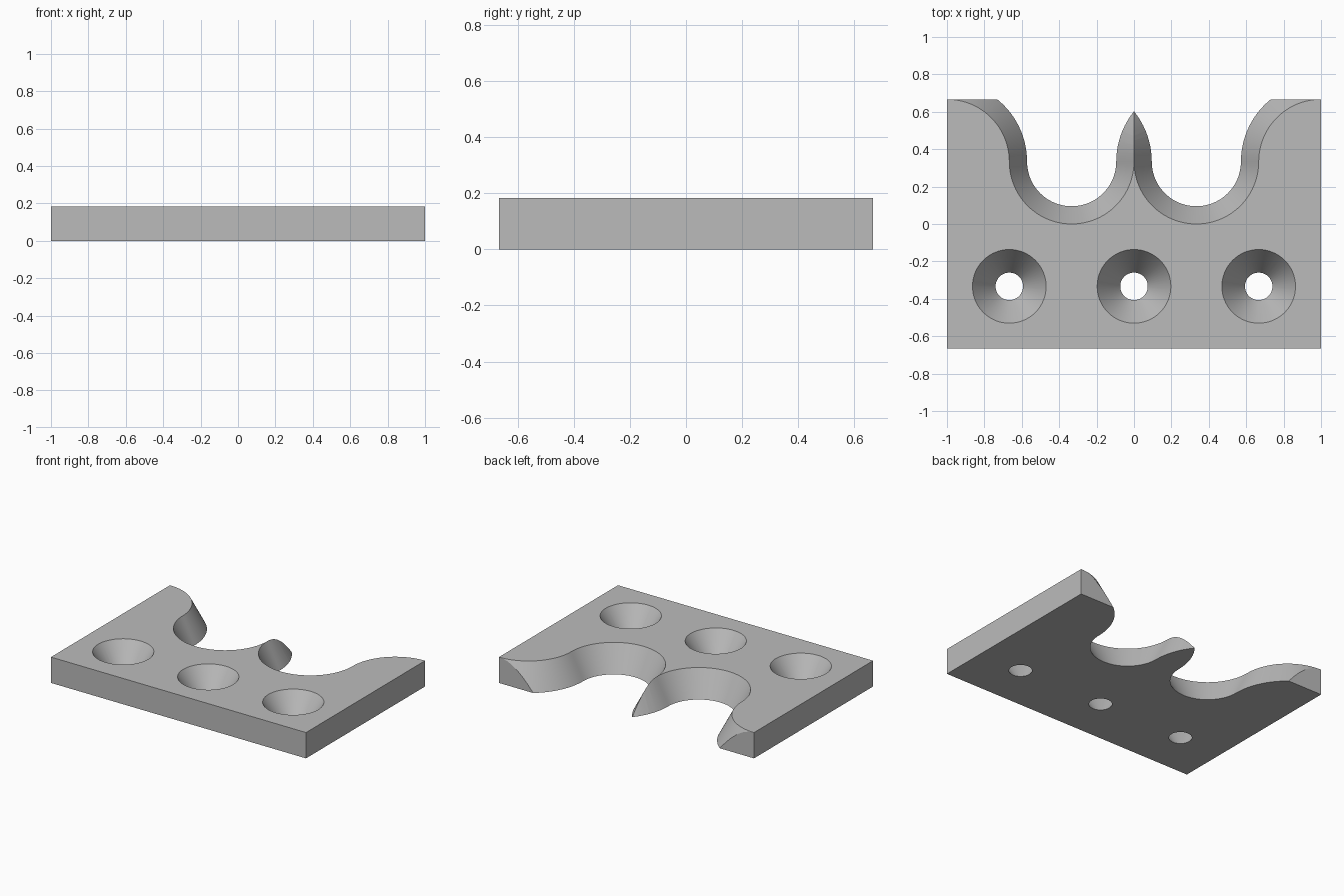
import bpy, bmesh, math

cube = bpy.data.objects.get("Cube")
if cube:
    bpy.data.objects.remove(cube, do_unlink=True)

H = 0.183          # plate thickness
R = 1 / 3          # slot radius on the top face
DRAFT = 0.095      # how far the slot walls lean in at the bottom
HALF_Y = 2 / 3
EXTRA = 0.02       # cutter overshoot above and below

grey = bpy.data.materials.new("plain grey")
grey.use_nodes = True
grey.diffuse_color = (0.5, 0.5, 0.5, 1)
grey.node_tree.nodes["Principled BSDF"].inputs["Base Color"].default_value = (0.5, 0.5, 0.5, 1)


def loft(name, outline):
    """Solid between the outlines at two heights, extended past both plate faces."""
    bm = bmesh.new()
    rings = [[bm.verts.new((x, y, z)) for x, y in outline(z)] for z in (-EXTRA, H + EXTRA)]
    low, high = rings
    n = len(low)
    for i in range(n):
        j = (i + 1) % n
        bm.faces.new((low[i], low[j], high[j], high[i]))
    bm.faces.new(low[::-1])
    bm.faces.new(high)
    bmesh.ops.recalc_face_normals(bm, faces=bm.faces)
    mesh = bpy.data.meshes.new(name)
    bm.to_mesh(mesh)
    bm.free()
    obj = bpy.data.objects.new(name, mesh)
    bpy.context.collection.objects.link(obj)
    obj.hide_render = True
    return obj


def arc(cx, cy, r, start, end, steps):
    angles = [math.radians(start + (end - start) * i / steps) for i in range(steps + 1)]
    return [(cx + r * math.cos(a), cy + r * math.sin(a)) for a in angles]


def slot_outline(cx):
    # Round bottom flowing into two flared shoulders
    def outline(z):
        d = DRAFT * (1 - z / H)
        left = arc(cx - 2 * R, R, R + d, 90, 0, 24)
        bottom = arc(cx, R, R - d, 180, 360, 48)
        right = arc(cx + 2 * R, R, R + d, 180, 90, 24)
        return left + bottom[1:-1] + right + [(cx + 2 * R, 1), (cx - 2 * R, 1)]
    return outline


def hole_outline(cx):
    # Countersunk cone through the whole plate
    return lambda z: arc(cx, -R, 0.0735 + (0.197 - 0.0735) * z / H, 0, 360, 64)[:-1]


# Plate
bpy.ops.mesh.primitive_cube_add(size=1, location=(0, 0, H / 2))
plate = bpy.context.object
plate.name = "slotted_plate"
plate.scale = (2, 2 * HALF_Y, H)
bpy.ops.object.transform_apply(location=True, rotation=False, scale=True)
plate.data.materials.append(grey)

# Slots and screw holes
cutters = [loft("slot_cutter", slot_outline(s * R)) for s in (-1, 1)]
cutters += [loft("screw_hole_cutter", hole_outline(s * 2 * R)) for s in (-1, 0, 1)]
for cutter in cutters:
    cutter.data.materials.append(grey)
    cut = plate.modifiers.new("cut", "BOOLEAN")
    cut.operation = "DIFFERENCE"
    cut.solver = "EXACT"
    cut.object = cutter
    bpy.ops.object.modifier_apply(modifier=cut.name)
    bpy.data.objects.remove(cutter, do_unlink=True)

bpy.ops.object.shade_smooth_by_angle(angle=math.radians(25))
